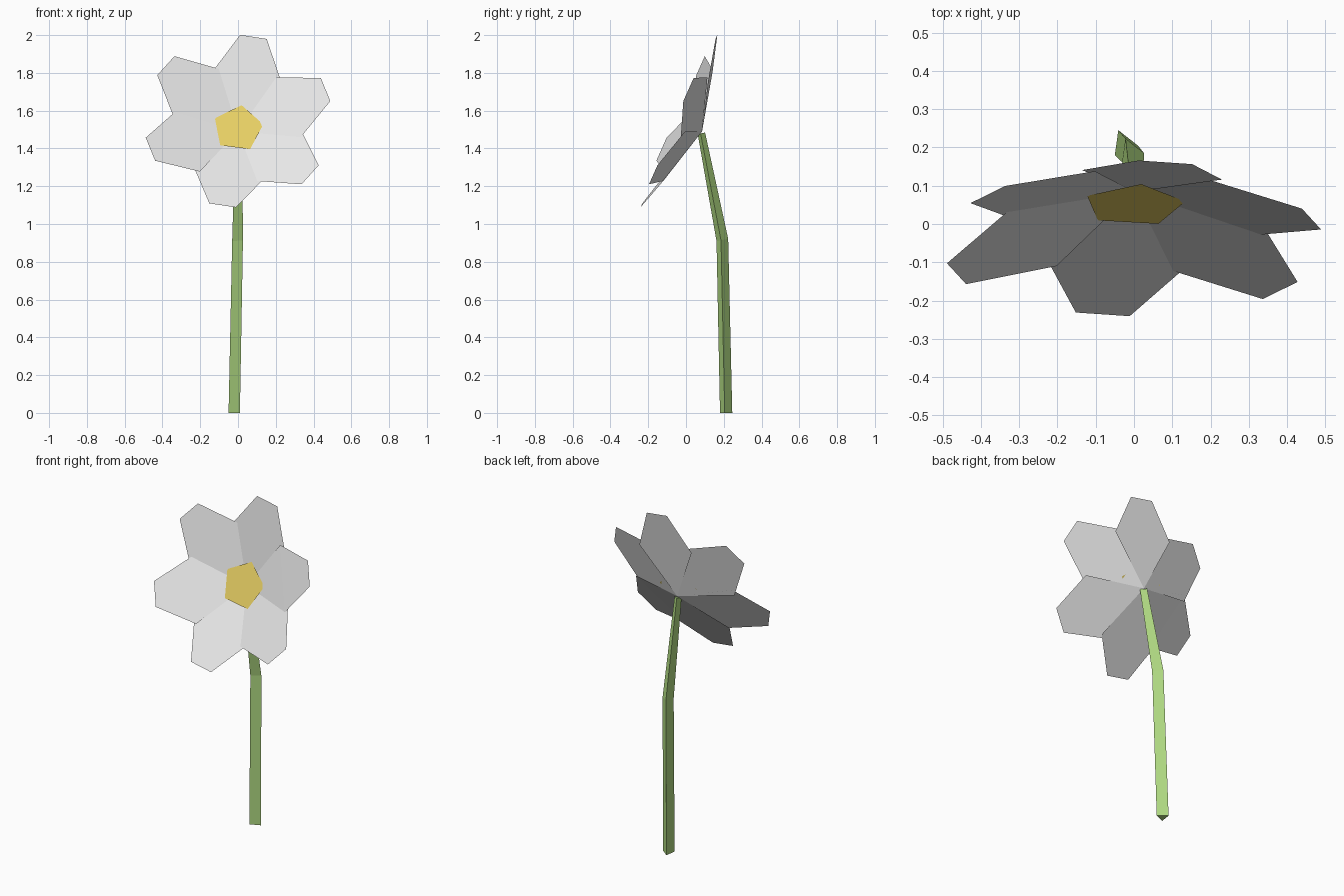
import bpy, math
from mathutils import Vector

if "Cube" in bpy.data.objects:
    bpy.data.objects.remove(bpy.data.objects["Cube"])

def material(name, rgb):
    m = bpy.data.materials.new(name)
    m.diffuse_color = (*rgb, 1.0)
    m.use_nodes = True
    m.node_tree.nodes["Principled BSDF"].inputs["Base Color"].default_value = m.diffuse_color
    return m

white = material("petal_white", (0.80, 0.80, 0.80))
yellow = material("centre_yellow", (0.82, 0.64, 0.13))
green = material("stem_green", (0.43, 0.69, 0.22))

def build(name, verts, faces, mat):
    me = bpy.data.meshes.new(name)
    me.from_pydata(verts, [], faces)
    me.materials.append(mat)
    ob = bpy.data.objects.new(name, me)
    bpy.context.collection.objects.link(ob)
    return ob

# flower head frame: tilted forward and slightly up
TILT = math.radians(24)
ORIGIN = Vector((0, 0.085, 1.49))
U = Vector((1, 0, 0))
V = Vector((0, math.sin(TILT), math.cos(TILT)))
N = U.cross(V)

def head(r, deg, lift):
    a = math.radians(deg)
    return ORIGIN + U * (r * math.cos(a)) + V * (r * math.sin(a)) + N * lift

# six petals, clockwise from the top, each folded across its shoulders
verts, faces = [], []
for i, lift in enumerate((0.134, 0.156, 0.143, 0.134, 0.158, 0.149)):
    mid = 80.5 - 60 * i
    k = len(verts)
    low = lift * 0.58
    verts += [head(0, 0, 0), head(0.34, mid - 33, low), head(0.5, mid - 8.2, lift),
              head(0.5, mid + 8.2, lift), head(0.34, mid + 33, low)]
    faces += [(k, k + 1, k + 4), (k + 1, k + 2, k + 3, k + 4)]
build("petals", verts, faces, white)

# five-sided flower centre
build("flower_centre", [head(0.136, 82 + 72 * i, 0.039) for i in range(5)],
      [tuple(range(5))], yellow)

# three-sided bent stem
section = [(-0.023, -0.030), (0.037, -0.005), (-0.014, 0.035)]
path = [(-0.027, 0.21, 0, 1.0), (-0.009, 0.19, 0.915, 0.95), (0.0, 0.080, 1.48, 0.6)]
verts = [(x + sx * s, y + sy * s, z + (sy * s * 0.2 if z > 0 else 0))
         for x, y, z, s in path for sx, sy in section]
faces = [(r * 3 + j, r * 3 + (j + 1) % 3, r * 3 + 3 + (j + 1) % 3, r * 3 + 3 + j)
         for r in range(2) for j in range(3)]
faces += [(2, 1, 0), (6, 7, 8)]
build("stem", verts, faces, green)
